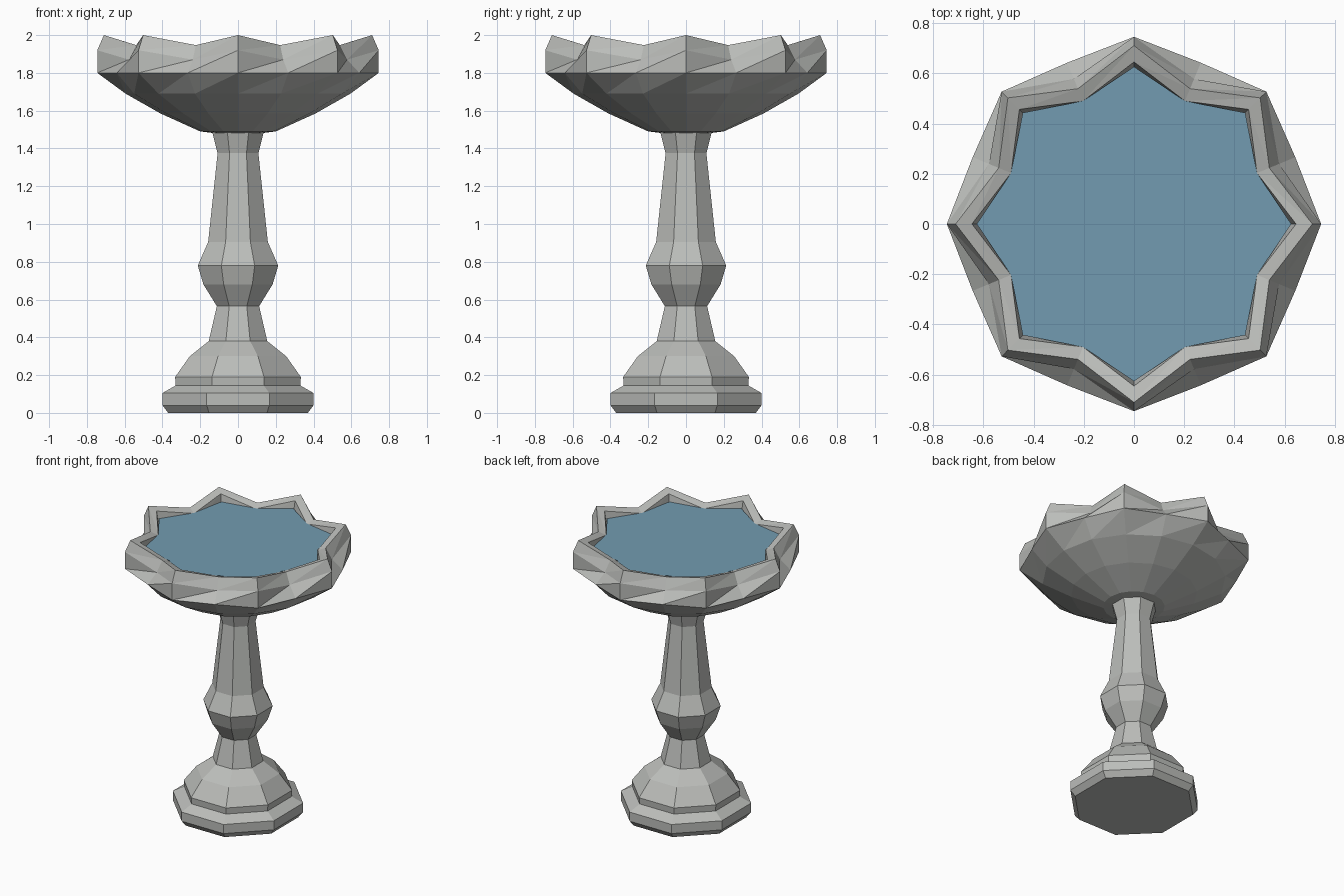
import bpy, bmesh, math

if "Cube" in bpy.data.objects:
    bpy.data.objects.remove(bpy.data.objects["Cube"])


def material(name, rgb):
    m = bpy.data.materials.new(name)
    m.diffuse_color = (*rgb, 1)
    m.use_nodes = True
    m.node_tree.nodes["Principled BSDF"].inputs["Base Color"].default_value = m.diffuse_color
    return m


stone = material("stone grey", (0.50, 0.51, 0.49))
blue = material("water blue", (0.17, 0.33, 0.44))


def ring(bm, n, tip, valley, offset=0.0):
    """Ring of n points alternating between (radius, z) of tip and valley."""
    pts = []
    for i in range(n):
        r, z = valley if i % 2 else tip
        a = 2 * math.pi * i / n + offset
        pts.append(bm.verts.new((r * math.cos(a), r * math.sin(a), z)))
    return pts


def loft(name, n, sections, mat, offset=0.0, triangles=False):
    """Skin a stack of rings and cap both ends."""
    bm = bmesh.new()
    rings = [ring(bm, n, t, v, offset) for t, v in sections]
    for lo, up in zip(rings, rings[1:]):
        for i in range(n):
            j = (i + 1) % n
            if triangles:
                bm.faces.new((lo[i], lo[j], up[j]))
                bm.faces.new((lo[i], up[j], up[i]))
            else:
                bm.faces.new((lo[i], lo[j], up[j], up[i]))
    bm.faces.new(rings[0][::-1])
    bm.faces.new(rings[-1])
    bmesh.ops.recalc_face_normals(bm, faces=bm.faces)
    me = bpy.data.meshes.new(name)
    bm.to_mesh(me)
    bm.free()
    me.materials.append(mat)
    ob = bpy.data.objects.new(name, me)
    bpy.context.collection.objects.link(ob)
    return ob


def octagon_part(name, profile):
    """Eight-sided turned part; profile holds (half width across flats, z)."""
    k = 1 / math.cos(math.pi / 8)
    loft(name, 8, [((w * k, z), (w * k, z)) for w, z in profile], stone, math.pi / 8)


# Plinth with domed foot
octagon_part("base", [(0.37, 0), (0.40, 0.04), (0.40, 0.105), (0.33, 0.145),
                      (0.333, 0.19), (0.255, 0.30), (0.155, 0.38)])

# Baluster column
octagon_part("column", [(0.155, 0.38), (0.112, 0.565), (0.183, 0.68), (0.213, 0.78),
                        (0.158, 0.905), (0.108, 1.375), (0.137, 1.49)])

# Bowl: round underside rising into a star-shaped rim, then back inside
bowl = [((r, z), (r, z)) for r, z in
        [(0.10, 1.478), (0.20, 1.49), (0.41, 1.585), (0.595, 1.69)]]
bowl += [
    ((0.745, 1.80), (0.695, 1.80)),    # widest edge
    ((0.745, 1.92), (0.625, 1.87)),    # outer rim
    ((0.71, 2.00), (0.583, 1.947)),    # ridge
    ((0.645, 1.98), (0.53, 1.927)),    # inner rim
    ((0.625, 1.88), (0.515, 1.85)),    # inside wall
]
loft("bowl", 16, bowl, stone, triangles=True)

# Water surface filling the star
loft("water", 16, [((0.622, 1.925), (0.525, 1.925)),
                   ((0.626, 1.931), (0.53, 1.931))], blue)
